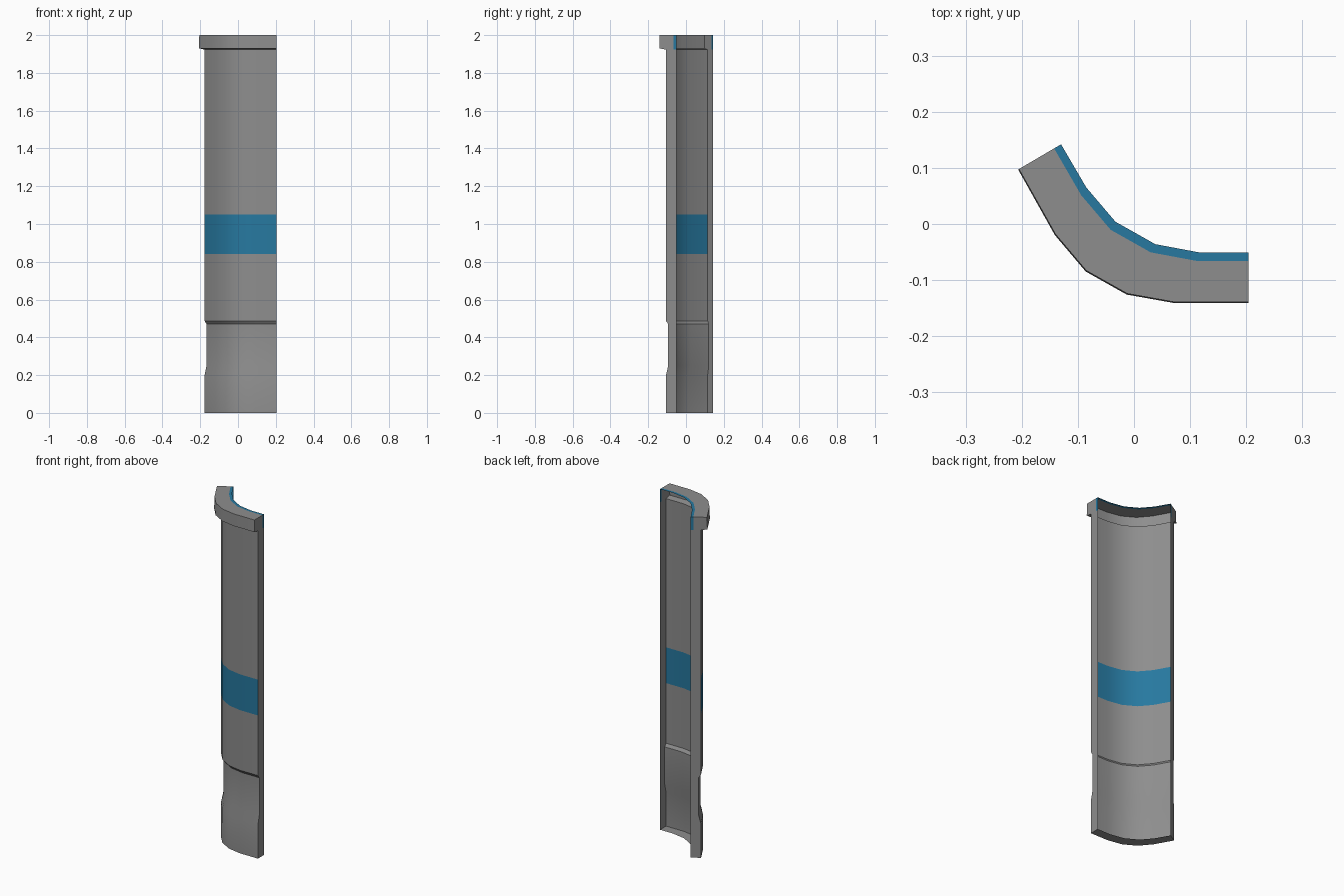
import bpy, bmesh, math
from mathutils import Vector

if "Cube" in bpy.data.objects:
    bpy.data.objects.remove(bpy.data.objects["Cube"])

# Plan outlines: open inner edge and outer rim, from the far left end to the right end
INNER = [(-0.13, 0.142), (-0.085, 0.065), (-0.033, 0.004), (0.038, -0.036), (0.118, -0.051), (0.204, -0.051)]
OUTER = [(-0.205, 0.098), (-0.14, -0.018), (-0.085, -0.083), (-0.012, -0.124), (0.072, -0.139), (0.204, -0.139)]
STRIP = 0.165  # width of the blue strip, as a fraction of the rim depth

# Side profile: (height, depth from inner edge to outer rim)
WALL = [(0, 0.635), (0.2, 0.625), (0.25, 0.49), (0.47, 0.49), (0.487, 0.625), (0.84, 0.625),
        (1.05, 0.625), (1.923, 0.625), (1.93, 1.02), (2, 1)]
PROFILE = [(0, 0)] + WALL + [(2, STRIP), (2, 0)]


def material(name, color):
    m = bpy.data.materials.new(name)
    m.diffuse_color = (*color, 1)
    m.use_nodes = True
    m.node_tree.nodes["Principled BSDF"].inputs["Base Color"].default_value = m.diffuse_color
    return m


def point(i, z, f):
    a, b = Vector(INNER[i]), Vector(OUTER[i])
    p = a.lerp(b, f) if f <= 1 else a + (b - a) * f
    return (p.x, p.y, z)


bm = bmesh.new()


def quad(pts, blue=False):
    face = bm.faces.new([bm.verts.new(p) for p in pts])
    face.material_index = 1 if blue else 0


# Curved wall with bottom and top caps; blue band and blue strip on top
for i in range(len(INNER) - 1):
    for (z0, f0), (z1, f1) in zip(PROFILE, PROFILE[1:]):
        blue = (z0, z1) == (0.84, 1.05) or (z0 == z1 == 2 and f1 == 0)
        quad([point(i, z0, f0), point(i + 1, z0, f0), point(i + 1, z1, f1), point(i, z1, f1)], blue)

# End walls, split to carry the blue strip at the rim
for i, flip in ((0, True), (len(INNER) - 1, False)):
    for (z0, f0), (z1, f1) in zip(WALL, WALL[1:]):
        for a0, a1, b0, b1, strip in ((f0, f1, STRIP, STRIP, False), (STRIP, STRIP, 0, 0, True)):
            pts = [point(i, z0, a0), point(i, z0, b0), point(i, z1, b1), point(i, z1, a1)]
            quad(pts[::-1] if flip else pts, strip and z0 >= 1.92)

bmesh.ops.remove_doubles(bm, verts=bm.verts[:], dist=0.0001)
mesh = bpy.data.meshes.new("curved_panel")
bm.to_mesh(mesh)
bm.free()
mesh.materials.append(material("grey", (0.27, 0.27, 0.27)))
mesh.materials.append(material("blue", (0.02, 0.19, 0.35)))
panel = bpy.data.objects.new("curved_panel", mesh)
bpy.context.collection.objects.link(panel)
bpy.context.view_layer.objects.active = panel
panel.select_set(True)
bpy.ops.object.shade_smooth_by_angle(angle=math.radians(30))
